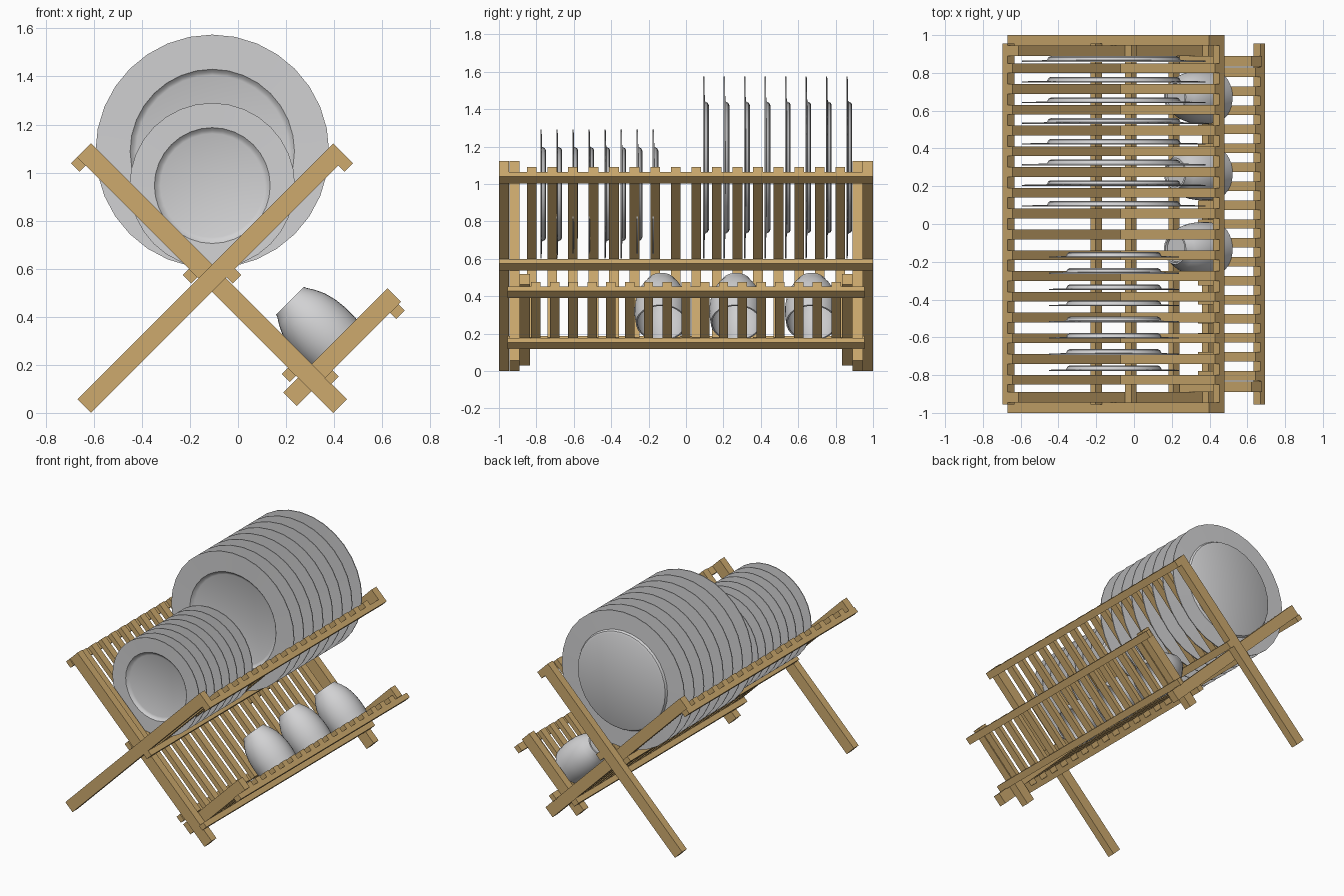
import bpy, bmesh, math
from mathutils import Matrix, Vector

if "Cube" in bpy.data.objects:
    bpy.data.objects.remove(bpy.data.objects["Cube"])

CX, CZ, K = -0.108, 0.561, math.sqrt(0.5)   # crossing point of the X frame


def material(name, col):
    m = bpy.data.materials.new(name)
    m.diffuse_color = (*col, 1)
    m.use_nodes = True
    m.node_tree.nodes["Principled BSDF"].inputs["Base Color"].default_value = m.diffuse_color
    return m


wood = material("bamboo wood", (0.61, 0.40, 0.155))
ceramic = material("pale grey ceramic", (0.64, 0.64, 0.65))


def finish(name, bm, mat, smooth=False):
    bmesh.ops.recalc_face_normals(bm, faces=bm.faces)
    me = bpy.data.meshes.new(name)
    bm.to_mesh(me)
    bm.free()
    me.materials.append(mat)
    if smooth:
        me.shade_smooth()
        me.set_sharp_from_angle(angle=math.radians(35))
    ob = bpy.data.objects.new(name, me)
    bpy.context.collection.objects.link(ob)
    return ob


def boxes(name, side, s, v, ys):
    """Boards in the tilted frame: s along the slope, v across it, ys = list of (y0, y1)."""
    bm = bmesh.new()
    sm, vm = sum(s) / 2, sum(v) / 2
    for y0, y1 in ys:
        pos = Vector((CX + side * (sm - vm) * K, (y0 + y1) / 2, CZ + (sm + vm) * K))
        mat = (Matrix.Translation(pos) @ Matrix.Rotation(-side * math.pi / 4, 4, 'Y')
               @ Matrix.Diagonal((s[1] - s[0], y1 - y0, v[1] - v[0], 1)))
        bmesh.ops.create_cube(bm, size=1, matrix=mat)
    return finish(name, bm, wood)


def pair(a, b):
    return [(-b, -a), (a, b)]


def row(n, end, width):
    return [(-end + 2 * end * i / (n - 1) - width / 2,
             -end + 2 * end * i / (n - 1) + width / 2) for i in range(n)]


# crossed legs and tray arms
boxes("right_leaning_legs", 1, (-0.753, 0.753), (-0.04, 0.04), pair(0.945, 1.0))
boxes("left_leaning_legs", -1, (-0.753, 0.753), (-0.04, 0.04), pair(0.89, 0.945))
boxes("tray_arms", 1, (-0.127, 0.486), (-0.626, -0.546), pair(0.835, 0.89))

# long rails under the boards
for name, side, s0, s1, v0, v1, half in (
        ("right_upper_rail", 1, 0.703, 0.753, -0.077, -0.04, 1.0),
        ("right_lower_rail", 1, 0.045, 0.095, -0.077, -0.04, 1.0),
        ("left_upper_rail", -1, 0.703, 0.753, -0.077, -0.04, 0.955),
        ("left_middle_rail", -1, 0.045, 0.095, -0.077, -0.04, 0.955),
        ("left_lower_rail", -1, -0.535, -0.487, -0.077, -0.04, 0.955),
        ("tray_upper_rail", 1, 0.422, 0.472, -0.662, -0.626, 0.955),
        ("tray_lower_rail", 1, 0.036, 0.083, -0.662, -0.626, 0.955)):
    boxes(name, side, (s0, s1), (v0, v1), [(-half, half)])

# slats
boxes("right_slats", 1, (0.045, 0.753), (-0.04, -0.005), row(16, 0.825, 0.052))
boxes("left_slats", -1, (-0.535, 0.753), (-0.04, -0.005), row(16, 0.825, 0.052))
boxes("tray_slats", 1, (0.04, 0.472), (-0.626, -0.592), row(17, 0.803, 0.05))


def lathe(name, profile, matrix, seg=32):
    """Revolve (radius, height) points round local z; radius 0 makes a pole."""
    bm = bmesh.new()
    rings = []
    for r, z in profile:
        n = seg if r > 0 else 1
        rings.append([bm.verts.new((r * math.cos(2 * math.pi * i / seg),
                                    r * math.sin(2 * math.pi * i / seg), z))
                      for i in range(n)])
    for a, b in zip(rings, rings[1:]):
        for i in range(seg):
            j = (i + 1) % seg
            quad = [a[i % len(a)], a[j % len(a)], b[j % len(b)], b[i % len(b)]]
            bm.faces.new(list(dict.fromkeys(quad)))
    bm.transform(matrix)
    return finish(name, bm, ceramic, True)


def plate(name, radius, well, y):
    profile = [(0, 0.021), (well - 0.025, 0.021), (well - 0.012, 0.016), (well, 0.003),
               (radius, 0), (radius, 0.006), (well + 0.012, 0.009),
               (well + 0.004, 0.024), (well - 0.008, 0.03), (0, 0.03)]
    lathe(name, profile, Matrix.Translation((-0.107, y, 0.602 + radius))
          @ Matrix.Rotation(-math.pi / 2, 4, 'X'))


# eight dinner plates and eight side plates
for i in range(8):
    plate(f"large_plate_{i + 1}", 0.486, 0.342, 0.092 + 0.1095 * i)
    plate(f"small_plate_{i + 1}", 0.344, 0.241, -0.778 + 0.0857 * i)

# upturned cups standing on the tray, mouth down
cup = [(0, 0.285), (0.068, 0.285), (0.072, 0.296), (0.082, 0.296), (0.086, 0.285),
       (0.105, 0.255), (0.124, 0.215), (0.137, 0.165), (0.143, 0.11), (0.143, 0.06),
       (0.136, 0.0), (0.128, 0.0), (0.134, 0.06), (0.134, 0.11), (0.128, 0.165),
       (0.114, 0.215), (0.09, 0.26), (0, 0.272)]
s, v = 0.163, -0.592
for i, y in enumerate((-0.132, 0.268, 0.672)):
    lathe(f"cup_{i + 1}", cup,
          Matrix.Translation((CX + (s - v) * K, y, CZ + (s + v) * K))
          @ Matrix.Rotation(-math.pi / 4, 4, 'Y'))
